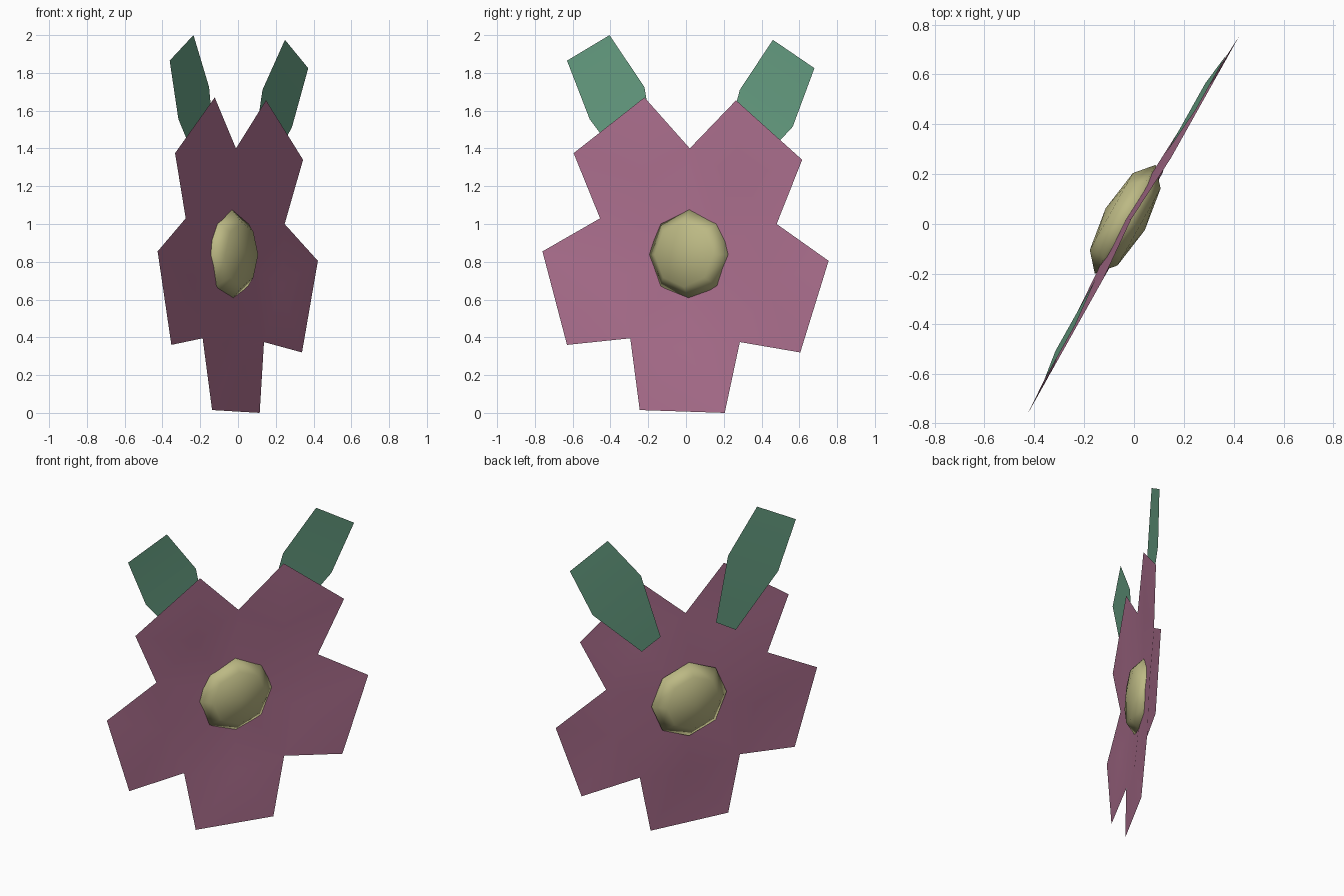
import bpy
import bmesh
from mathutils import Matrix, Vector

cube = bpy.data.objects.get("Cube")
if cube:
    bpy.data.objects.remove(cube, do_unlink=True)

# The flower stands in an upright plane turned about z
SLOPE = 0.56                                   # x per unit of y in that plane
ACROSS = Vector((SLOPE, 1, 0)).normalized()
UP = Vector((0, 0, 1))
NORMAL = ACROSS.cross(UP)


def on_plane(y, z, shift=0.0):
    """Point in the flower's plane, shifted along x."""
    return Vector((SLOPE * y + shift, y, z))


def material(name, rgb):
    m = bpy.data.materials.new(name)
    m.use_nodes = True
    m.diffuse_color = (*rgb, 1)
    m.node_tree.nodes["Principled BSDF"].inputs["Base Color"].default_value = (*rgb, 1)
    return m


def finish(name, bm, mat):
    mesh = bpy.data.meshes.new(name)
    bmesh.ops.remove_doubles(bm, verts=bm.verts, dist=0.0001)
    for f in bm.faces:
        f.smooth = True
    bm.to_mesh(mesh)
    bm.free()
    mesh.materials.append(mat)
    obj = bpy.data.objects.new(name, mesh)
    bpy.context.collection.objects.link(obj)
    return obj


pink = material("dusty pink", (0.445, 0.172, 0.292))
green = material("leaf green", (0.142, 0.365, 0.238))
yellow = material("pale yellow", (0.503, 0.485, 0.231))

# Petals: five shallow sheets that dip towards the middle
notches = [(0.02, 1.40), (0.48, 1.0), (0.285, 0.375), (-0.295, 0.395), (-0.455, 1.03)]
tips = [((0.265, 1.655), (0.615, 1.34)), ((0.755, 0.805), (0.605, 0.32)),
        ((0.205, 0.0), (-0.245, 0.015)), ((-0.63, 0.36), (-0.76, 0.855)),
        ((-0.595, 1.375), (-0.22, 1.67))]
bm = bmesh.new()
middle = on_plane(0.015, 0.84, -0.056)
for i, (tip_a, tip_b) in enumerate(tips):
    a, b = on_plane(*tip_a), on_plane(*tip_b)
    ring = [middle, on_plane(*notches[i], -0.022), a, b,
            on_plane(*notches[(i + 1) % 5], -0.022)]
    crest = on_plane(0.015, 0.84).lerp((a + b) / 2, 0.6) - NORMAL * 0.004
    for p, q in zip(ring, ring[1:] + ring[:1]):
        bm.faces.new([bm.verts.new(v) for v in (crest, q, p)])
finish("petals", bm, pink)

# Leaves: tapered strips behind the two upper petals, rows from base to end
leaves = {
    "left_leaf": [((0.171, 1.28), (0.28, 1.207)), ((0.285, 1.71), (0.565, 1.515)),
                  ((0.46, 1.975), (0.68, 1.825))],
    "right_leaf": [((-0.265, 1.225), (-0.15, 1.30)), ((-0.51, 1.555), (-0.22, 1.725)),
                   ((-0.63, 1.865), (-0.405, 2.0))],
}
for name, rows in leaves.items():
    bm = bmesh.new()
    verts = [[bm.verts.new(on_plane(*p, shift)) for p in row]
             for row, shift in zip(rows, (-0.03, -0.03, -0.009))]
    for low, high in zip(verts, verts[1:]):
        bm.faces.new((low[0], low[1], high[1], high[0]))
    finish(name, bm, green)

# Flower centre: flattened eight-sided ball showing on both sides
bm = bmesh.new()
basis = Matrix((ACROSS, UP, NORMAL)).transposed().to_4x4()
place = Matrix.Translation(on_plane(0.019, 0.838, -0.046)) @ basis
bmesh.ops.create_uvsphere(bm, u_segments=8, v_segments=4, radius=1,
                          matrix=place @ Matrix.Diagonal((0.25, 0.242, 0.09, 1)))
finish("flower_centre", bm, yellow)
